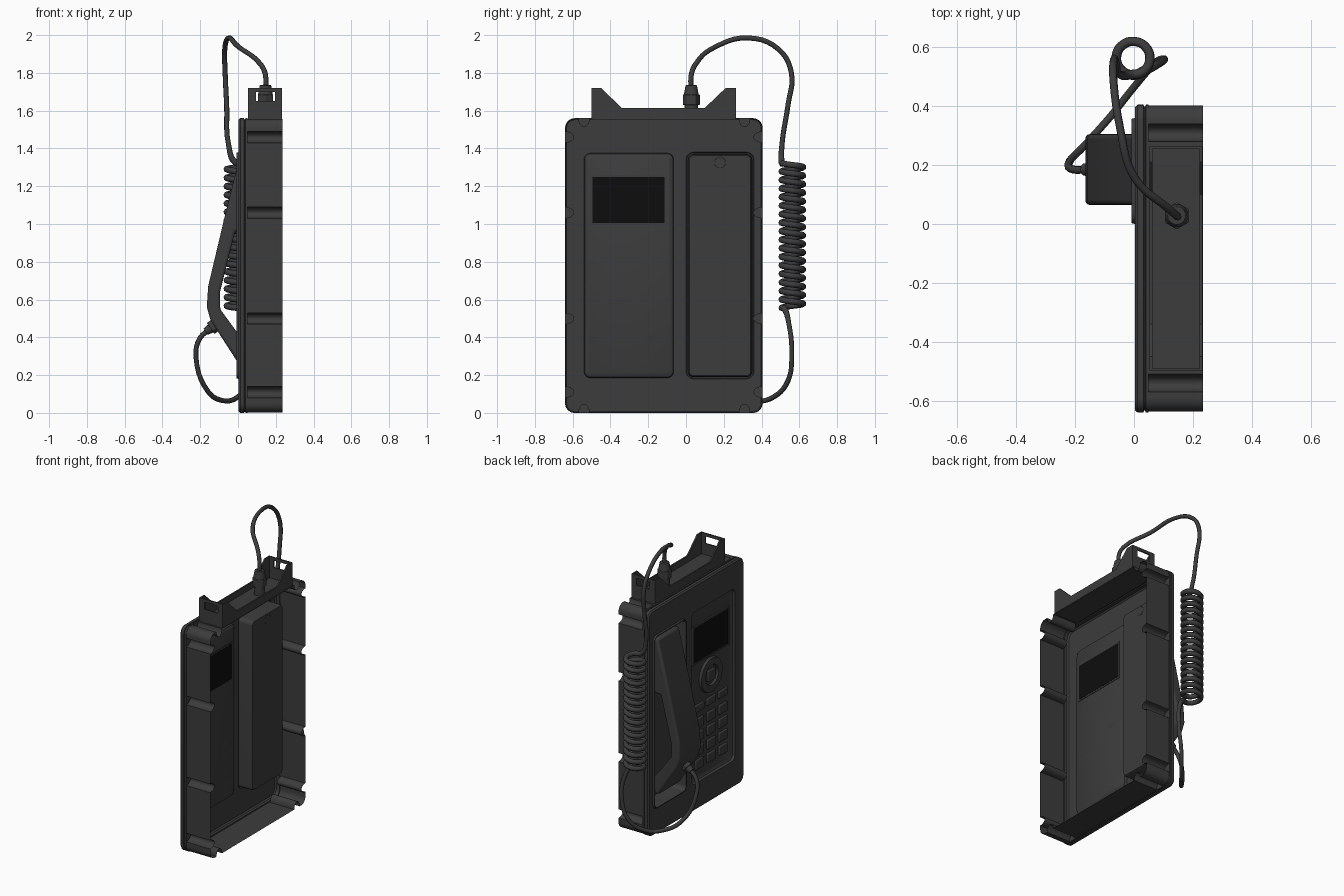
import bpy, bmesh
from math import sin, cos, pi, radians
from mathutils import Vector

if "Cube" in bpy.data.objects:
    bpy.data.objects.remove(bpy.data.objects["Cube"])


def material(name, v):
    m = bpy.data.materials.new(name)
    m.diffuse_color = (v, v, v, 1)
    m.use_nodes = True
    m.node_tree.nodes["Principled BSDF"].inputs["Base Color"].default_value = m.diffuse_color
    return m


DARK, BLACK = material("dark_plastic", 0.045), material("screen_black", 0.004)


def finish(bm, name, mat=DARK, bevel=0):
    bmesh.ops.recalc_face_normals(bm, faces=bm.faces[:])
    me = bpy.data.meshes.new(name)
    bm.to_mesh(me)
    bm.free()
    ob = bpy.data.objects.new(name, me)
    bpy.context.collection.objects.link(ob)
    me.materials.append(mat)
    if bevel:
        mod = ob.modifiers.new("bevel", "BEVEL")
        mod.width, mod.segments, mod.angle_limit = bevel, 3, radians(35)
        mod.limit_method = "ANGLE"
    bpy.ops.object.select_all(action="DESELECT")
    ob.select_set(True)
    bpy.context.view_layer.objects.active = ob
    bpy.ops.object.shade_smooth_by_angle(angle=radians(35))
    return ob


def outline(y0, y1, z0, z1, r, inset=0.0, notches=None, seg=8):
    """Rounded rectangle in (y, z), optionally with U-shaped screw notches."""
    y0, y1, z0, z1 = y0 + inset, y1 - inset, z0 + inset, z1 - inset
    r = max(r - inset, 0.008)
    corners = [(y1 - r, z0 + r), (y1 - r, z1 - r), (y0 + r, z1 - r), (y0 + r, z0 + r)]
    pts = []
    for s in range(4):
        d = Vector((round(cos(s * pi / 2)), round(sin(s * pi / 2))))
        n = Vector((-d.y, d.x))
        base = [(0, z0), (y1, 0), (0, z1), (y0, 0)][s]
        if notches:
            spots = notches[s % 2] if s < 2 else notches[s % 2][::-1]
            for p in spots:
                c = Vector((p, base[1]) if s % 2 == 0 else (base[0], p))
                for k in range(11):
                    t = pi * k / 10
                    pts.append(tuple(c - d * 0.03 * cos(t) + n * 0.045 * sin(t)))
        for k in range(seg + 1):
            a = (s - 1) * pi / 2 + k / seg * pi / 2
            pts.append((corners[s][0] + r * cos(a), corners[s][1] + r * sin(a)))
    return pts


def ring(bm, pts, x):
    return [bm.verts.new((x, y, z)) for y, z in pts]


def bridge(bm, a, b):
    for i in range(len(a)):
        j = (i + 1) % len(a)
        bm.faces.new((a[i], a[j], b[j], b[i]))


def loft(bm, loops, cap=True):
    rings = [ring(bm, p, x) for p, x in loops]
    for a, b in zip(rings, rings[1:]):
        bridge(bm, a, b)
    if cap:
        bm.faces.new(rings[-1])
    return rings


def loop_edges(bm, loop):
    out = []
    for i, v in enumerate(loop):
        w = loop[(i + 1) % len(loop)]
        out.append(bm.edges.get((v, w)) or bm.edges.new((v, w)))
    return out


def fill(bm, *loops):
    edges = [e for l in loops for e in loop_edges(bm, l)]
    bmesh.ops.triangle_fill(bm, edges=edges, use_beauty=True, normal=(1, 0, 0))


def prism(name, pts, axis, a, b, bevel=0):
    """Extrude a profile along x (points y, z) or along y (points x, z)."""
    bm = bmesh.new()
    ends = [[bm.verts.new((t, p, q) if axis == "x" else (p, t, q)) for p, q in pts] for t in (a, b)]
    bridge(bm, *ends)
    bm.faces.new(ends[0])
    bm.faces.new(ends[1])
    return finish(bm, name, bevel=bevel)


def box(name, x0, x1, y0, y1, z0, z1, mat=DARK, bevel=0):
    bm = bmesh.new()
    bmesh.ops.create_cube(bm, size=1)
    for v in bm.verts:
        v.co = ((x0 + x1) / 2 + v.co.x * (x1 - x0), (y0 + y1) / 2 + v.co.y * (y1 - y0),
                (z0 + z1) / 2 + v.co.z * (z1 - z0))
    return finish(bm, name, mat, bevel)


def cyl(name, p, q, r0, r1, sides=24, bevel=0.003):
    p, q = Vector(p), Vector(q)
    bm = bmesh.new()
    bmesh.ops.create_cone(bm, cap_ends=True, segments=sides, radius1=r0, radius2=r1, depth=(q - p).length)
    rot = (q - p).to_track_quat("Z", "Y")
    for v in bm.verts:
        v.co = rot @ v.co + (p + q) / 2
    return finish(bm, name, bevel=bevel)


# Open-backed housing: front plate with holes, groove, flange and notched walls
CASE = (-0.64, 0.405, 0, 1.56, 0.05)
PANEL = (-0.54, -0.065, 0.185, 1.375, 0.035)
CRADLE = (0.0, 0.36, 0.18, 1.38, 0.04)
NOTCH = ([-0.54, 0.31], [0.11, 0.50, 1.06, 1.46])

bm = bmesh.new()
rings = loft(bm, [(outline(*CASE), 0.05), (outline(*CASE), 0.04), (outline(*CASE, inset=0.006), 0.038),
                  (outline(*CASE, inset=0.006), 0.034), (outline(*CASE), 0.032), (outline(*CASE), 0.012),
                  (outline(*CASE, inset=0.008), 0.003)], cap=False)
fill(bm, rings[-1], ring(bm, outline(*PANEL), 0.003), ring(bm, outline(*CRADLE), 0.003))
finish(bm, "front_plate")

bm = bmesh.new()
wall = outline(*CASE, inset=0.003, notches=NOTCH)
rings = loft(bm, [(wall, 0.05), (wall, 0.235)], cap=False)
fill(bm, ring(bm, outline(*CASE), 0.05), rings[0])
finish(bm, "housing_walls")

# Recessed keypad panel
bm = bmesh.new()
loft(bm, [(outline(*PANEL, inset=i), x) for i, x in ((0, 0.003), (0.004, 0.02), (0.022, 0.03))])
finish(bm, "keypad_panel")

# Handset cradle pocket with raised rim
bm = bmesh.new()
loft(bm, [(outline(*CRADLE, inset=i), x) for i, x in
          ((0, 0.003), (0.003, -0.008), (0.009, -0.008), (0.012, 0.0), (0.012, 0.09), (0.018, 0.1))])
finish(bm, "handset_cradle")
cyl("cradle_hook", (0.07, 0.18, 1.325), (0.102, 0.18, 1.325), 0.03, 0.03)

# Screen, navigation ring and keys
box("screen", 0.024, 0.034, -0.495, -0.115, 1.005, 1.25, BLACK)
for i, (a, b, c, d) in enumerate(((-0.505, -0.495, 0.995, 1.26), (-0.115, -0.105, 0.995, 1.26),
                                  (-0.495, -0.115, 0.995, 1.005), (-0.495, -0.115, 1.25, 1.26))):
    box(f"screen_frame_{i}", 0.02, 0.033, a, b, c, d)
NY, NZ = -0.305, 0.86
bm = bmesh.new()
circle = lambda r: [(NY + r * cos(k * pi / 20), NZ + r * sin(k * pi / 20)) for k in range(40)]
loft(bm, [(circle(r), x) for r, x in ((0.12, 0.03), (0.115, 0.014), (0.07, 0.014), (0.065, 0.028))], cap=False)
finish(bm, "navigation_ring")
box("navigation_centre_key", 0.012, 0.03, NY - 0.04, NY + 0.04, NZ - 0.04, NZ + 0.04, bevel=0.008)
for col in range(3):
    y = NY + (col - 1) * 0.13
    box(f"function_key_{col}", 0.014, 0.03, y - 0.05, y + 0.05, 0.66, 0.71, bevel=0.006)
    for row in range(4):
        z = 0.58 - row * 0.095
        box(f"number_key_{row}_{col}", 0.014, 0.03, y - 0.045, y + 0.045, z - 0.033, z + 0.033, bevel=0.006)

# Bent handset resting in the cradle
prism("handset", [(0.005, 1.34), (-0.075, 1.02), (-0.158, 0.67), (-0.165, 0.56), (-0.145, 0.49), (0.0, 0.265),
                  (0.03, 0.27), (0.05, 0.36), (0.0, 0.42), (-0.095, 0.55), (-0.095, 0.64), (-0.015, 0.96),
                  (0.03, 0.96), (0.085, 1.28), (0.06, 1.335)], "y", 0.065, 0.305, bevel=0.014)
cyl("handset_cord_nut", (-0.105, 0.185, 0.475), (-0.145, 0.185, 0.447), 0.036, 0.036, 6)
cyl("handset_cord_sleeve", (-0.14, 0.185, 0.45), (-0.172, 0.185, 0.43), 0.026, 0.02)

# Top bracket: gusseted side walls, windowed ends and a floor
side = [(-0.5, 1.555), (-0.5, 1.72), (-0.45, 1.72), (-0.34, 1.615), (0.155, 1.615), (0.215, 1.72),
        (0.265, 1.72), (0.265, 1.555)]
side[4], side[5] = (0.1, 1.615), (0.21, 1.72)
for name, x in (("front", 0.053), ("back", 0.223)):
    prism(f"bracket_{name}_wall", side, "x", x, x + 0.01)
box("bracket_floor", 0.055, 0.23, -0.495, 0.26, 1.552, 1.572)
for name, y in (("left", -0.5), ("right", 0.255)):
    for part, dims in (("sill", (0.053, 0.233, 1.555, 1.65)), ("lintel", (0.053, 0.233, 1.70, 1.72)),
                       ("front_post", (0.053, 0.095, 1.65, 1.70)), ("back_post", (0.195, 0.233, 1.65, 1.70))):
        box(f"bracket_{name}_{part}", dims[0], dims[1], y, y + 0.01, dims[2], dims[3])

# Cable gland on the bracket floor
GX, GY = 0.145, 0.028
cyl("gland_base", (GX, GY, 1.565), (GX, GY, 1.635), 0.036, 0.036)
cyl("gland_nut", (GX, GY, 1.63), (GX, GY, 1.685), 0.046, 0.046, 6)
cyl("gland_cap", (GX, GY, 1.68), (GX, GY, 1.735), 0.04, 0.03)

# Cord: top lead, coil and handset lead in one swept curve
THIN, THICK, TURNS = 0.0135, 0.0165, 17.15
top = [(GX, GY, 1.70), (GX, GY, 1.79), (0.12, 0.05, 1.845), (0.0, 0.16, 1.94), (-0.048, 0.33, 1.985),
       (-0.07, 0.49, 1.925), (-0.068, 0.558, 1.80), (-0.06, 0.54, 1.63), (-0.05, 0.508, 1.42)]
coil = []
steps = int(TURNS * 8)
for k in range(steps + 1):
    a = radians(-100) + TURNS * 2 * pi * k / steps
    coil.append((-0.003 + 0.057 * cos(a), 0.563 + 0.057 * sin(a), 1.325 - 0.775 * k / steps))
tail = [(0.085, 0.545, 0.47), (0.10, 0.56, 0.31), (0.065, 0.54, 0.17), (0.0, 0.465, 0.085),
        (-0.08, 0.365, 0.065), (-0.16, 0.275, 0.115), (-0.222, 0.205, 0.29), (-0.205, 0.185, 0.39),
        (-0.15, 0.185, 0.445)]
cu = bpy.data.curves.new("coiled_cord", "CURVE")
cu.dimensions, cu.resolution_u = "3D", 5
cu.bevel_depth, cu.bevel_resolution, cu.use_fill_caps = THIN, 2, True
sp = cu.splines.new("BEZIER")
points = top + coil + tail
sp.bezier_points.add(len(points) - 1)
for i, (bp, p) in enumerate(zip(sp.bezier_points, points)):
    bp.co = p
    bp.handle_left_type = bp.handle_right_type = "AUTO"
    bp.radius = THICK / THIN if len(top) <= i < len(top) + len(coil) else 1
sp.use_smooth = True
cu.materials.append(DARK)
bpy.context.collection.objects.link(bpy.data.objects.new("coiled_cord", cu))
